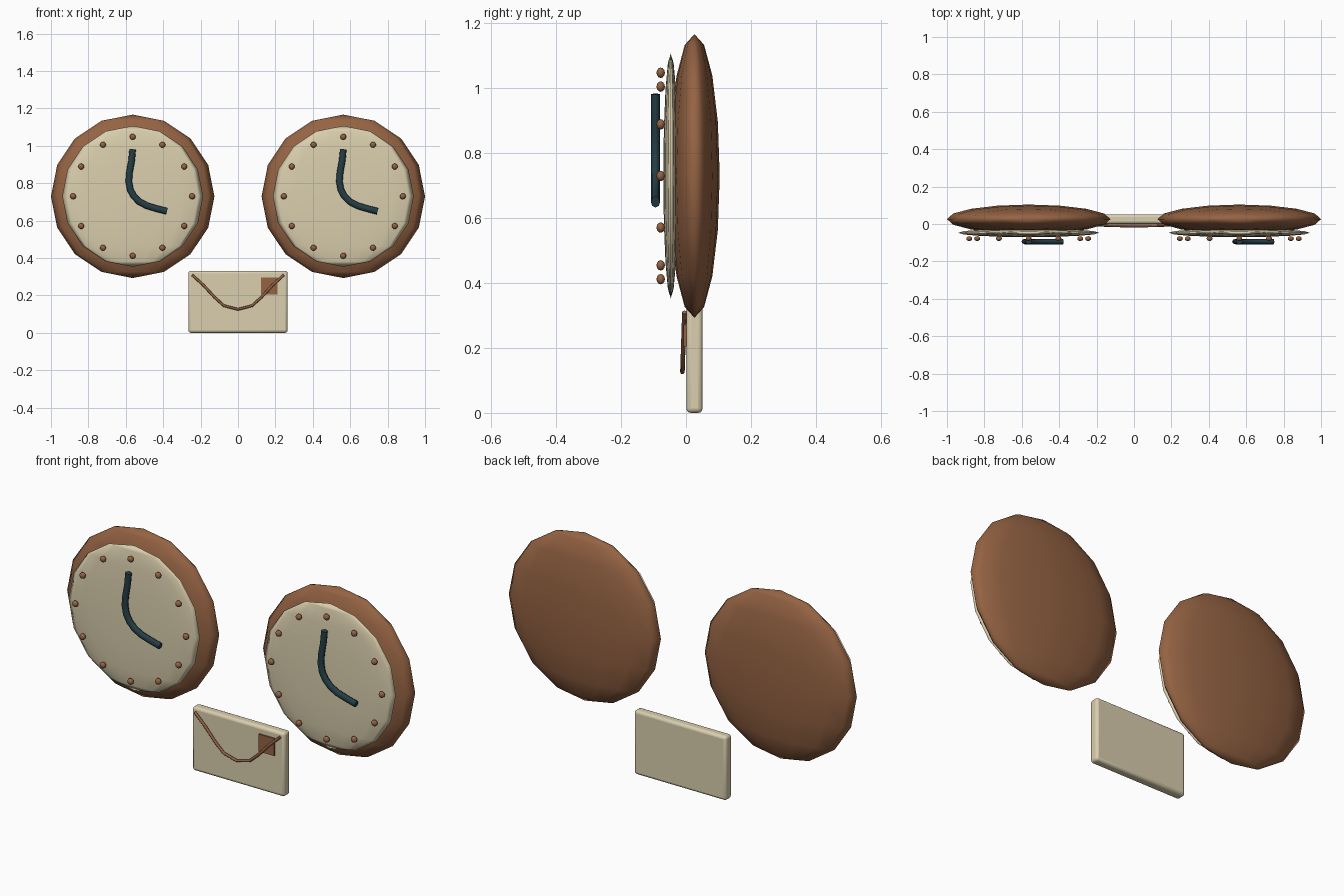
import bpy, math

if "Cube" in bpy.data.objects:
    bpy.data.objects.remove(bpy.data.objects["Cube"])


def material(name, rgb):
    m = bpy.data.materials.new(name)
    m.diffuse_color = (*rgb, 1)
    m.use_nodes = True
    m.node_tree.nodes["Principled BSDF"].inputs["Base Color"].default_value = m.diffuse_color
    return m


BROWN = material("wood brown", (0.30, 0.125, 0.056))
CREAM = material("paper cream", (0.70, 0.62, 0.42))
TEAL = material("dark teal", (0.018, 0.048, 0.061))


def finish(name, mat, angle=None):
    ob = bpy.context.object
    ob.name = name
    ob.data.materials.append(mat)
    bpy.ops.object.transform_apply(location=False, rotation=False, scale=True)
    if angle:
        bpy.ops.object.shade_smooth_by_angle(angle=math.radians(angle))
    return ob


def ellipsoid(name, loc, scale, mat, segments=16, rings=8):
    bpy.ops.mesh.primitive_uv_sphere_add(segments=segments, ring_count=rings, radius=1, location=loc)
    bpy.context.object.scale = scale
    ob = finish(name, mat)
    bpy.ops.object.shade_smooth()
    return ob


def box(name, loc, size, mat, bevel=0):
    bpy.ops.mesh.primitive_cube_add(size=1, location=loc)
    bpy.context.object.scale = size
    ob = finish(name, mat)
    if bevel:
        mod = ob.modifiers.new("rounded edges", "BEVEL")
        mod.width, mod.segments = bevel, 3
        bpy.ops.object.shade_smooth_by_angle(angle=math.radians(40))
    return ob


def tube(name, points, radius, mat, loc=(0, 0, 0)):
    cu = bpy.data.curves.new(name, "CURVE")
    cu.dimensions = "3D"
    cu.bevel_depth, cu.bevel_resolution = radius, 2
    cu.use_fill_caps = True
    sp = cu.splines.new("POLY")
    sp.points.add(len(points) - 1)
    for p, co in zip(sp.points, points):
        p.co = (*co, 1)
    cu.materials.append(mat)
    ob = bpy.data.objects.new(name, cu)
    ob.location = loc
    bpy.context.collection.objects.link(ob)
    return ob


# Two clocks: lens-shaped body, pale dial, hour dots and bent hands
HANDS = [(0, 0.252), (-0.006, 0.19), (-0.017, 0.13), (-0.021, 0.08), (-0.013, 0.035),
         (0.005, 0.002), (0.034, -0.028), (0.075, -0.050), (0.125, -0.065), (0.183, -0.080)]
CZ = 0.73
for side, cx in (("left", -0.563), ("right", 0.563)):
    ellipsoid(side + "_clock_body", (cx, 0.026, CZ), (0.437, 0.078, 0.437), BROWN)
    ellipsoid(side + "_clock_dial", (cx, -0.047, CZ), (0.377, 0.023, 0.377), CREAM)
    for i in range(12):
        a = i * math.pi / 6
        ellipsoid(f"{side}_hour_dot_{i}",
                  (cx + 0.318 * math.sin(a), -0.078, CZ + 0.318 * math.cos(a)),
                  (0.016, 0.013, 0.016), BROWN, 12, 6)
    hands = tube(side + "_clock_hands", [(x, 0, z) for x, z in HANDS], 0.0175, TEAL, (cx, -0.094, CZ))
    hands.scale.y = 0.82

# Envelope with flap cord and stamp
box("envelope", (0, 0.026, 0.166), (0.53, 0.05, 0.332), CREAM, 0.014)
box("stamp", (0.167, -0.003, 0.25), (0.09, 0.008, 0.09), BROWN)
FLAP = [(0.245, 0.310), (0.185, 0.255), (0.125, 0.190), (0.075, 0.145), (0, 0.126)]
path = [(-x, z) for x, z in FLAP] + [(x, z) for x, z in FLAP[-2::-1]]
tube("envelope_flap_line", [(x, -0.011 + 0.006 * (z - 0.126) / 0.184, z) for x, z in path],
     0.007, BROWN)
